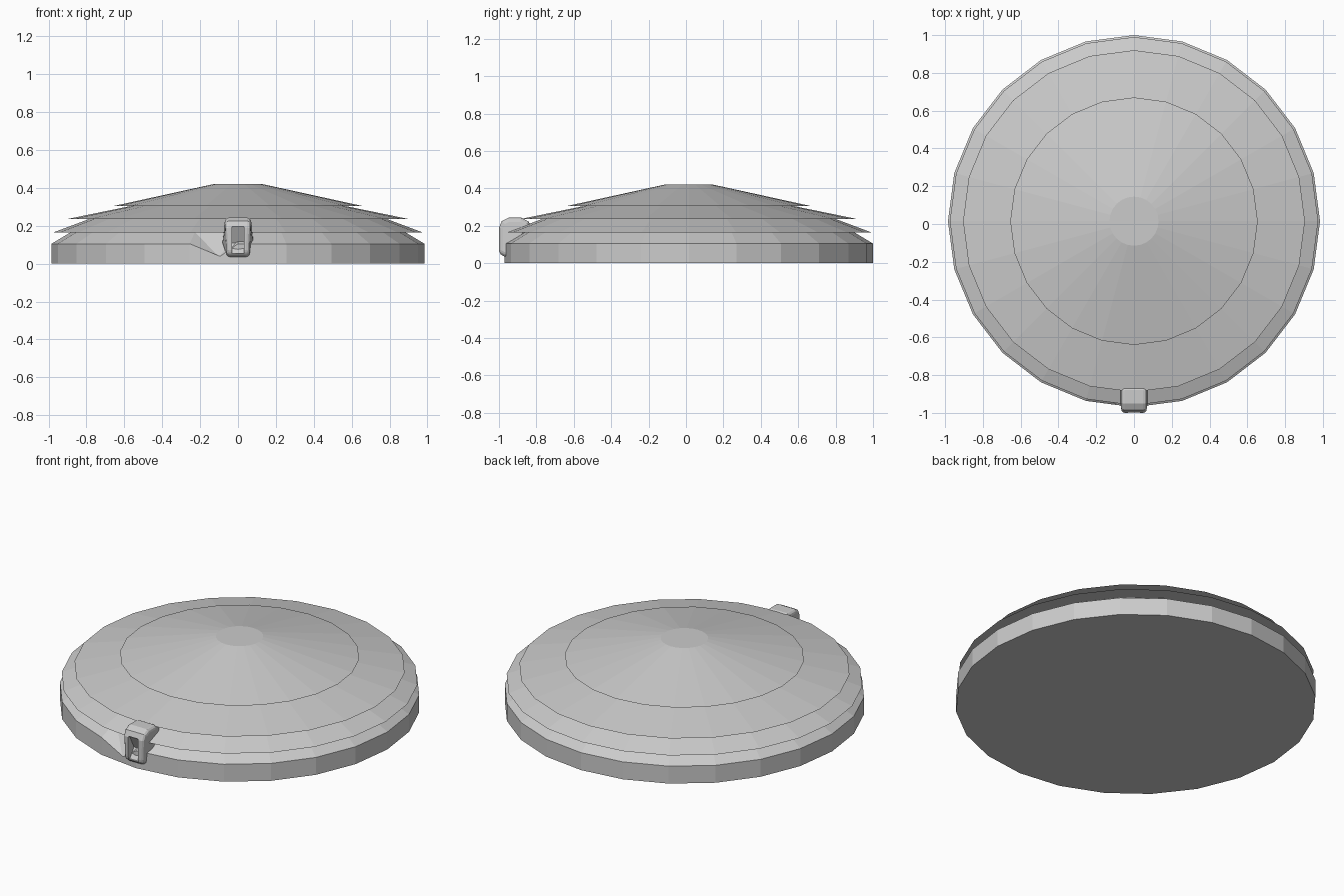
import bpy, bmesh
from math import cos, sin, pi

cube = bpy.data.objects.get("Cube")
if cube:
    bpy.data.objects.remove(cube)

SIDES = 24
CENTRE_Y = 0.015

grey = bpy.data.materials.new("plain grey")
grey.use_nodes = True
colour = (0.6, 0.6, 0.6, 1)
grey.diffuse_color = colour
grey.node_tree.nodes["Principled BSDF"].inputs["Base Color"].default_value = colour


def finish(name, bm):
    bmesh.ops.recalc_face_normals(bm, faces=bm.faces)
    mesh = bpy.data.meshes.new(name)
    bm.to_mesh(mesh)
    bm.free()
    mesh.materials.append(grey)
    obj = bpy.data.objects.new(name, mesh)
    bpy.context.collection.objects.link(obj)
    return obj


def turned(profile):
    """Closed faceted solid from (radius, height) rings, bottom to top."""
    bm = bmesh.new()
    rings = [[bm.verts.new((r * cos(2 * pi * i / SIDES),
                            CENTRE_Y + r * sin(2 * pi * i / SIDES), z))
              for i in range(SIDES)] for r, z in profile]
    for low, high in zip(rings, rings[1:]):
        for i in range(SIDES):
            j = (i + 1) % SIDES
            bm.faces.new((low[i], low[j], high[j], high[i]))
    bm.faces.new(rings[0])
    bm.faces.new(rings[-1])
    return bm, rings


def extruded(name, profile, half):
    """Solid from a (y, z) outline, spanning -half..half in x."""
    bm = bmesh.new()
    face = bm.faces.new([bm.verts.new((-half, y, z)) for y, z in profile])
    new = bmesh.ops.extrude_face_region(bm, geom=[face])["geom"]
    bmesh.ops.translate(bm, vec=(2 * half, 0, 0),
                        verts=[v for v in new if isinstance(v, bmesh.types.BMVert)])
    return finish(name, bm)


# Base drum, with a notch dipping down beside the clasp
bm, rings = turned([(0.985, 0), (0.985, 0.105), (0.88, 0.168)])
front = SIDES * 3 // 4
a, b = rings[1][front - 1], rings[1][front]
edge = bm.edges.get((a, b))
notch = bmesh.utils.edge_split(edge, a, 0.6)[1]
notch.co = (-0.1, -0.957, 0.035)
bmesh.ops.triangulate(bm, faces=list(notch.link_faces))
finish("base_drum", bm)

# Stacked overlapping cones
for name, profile in (
        ("lower_tier", [(0.975, 0.165), (0.78, 0.238)]),
        ("middle_tier", [(0.905, 0.235), (0.55, 0.308)]),
        ("top_tier", [(0.655, 0.305), (0.13, 0.42)])):
    finish(name, turned(profile)[0])

# Rounded front clasp
clasp = extruded("front_clasp", [
    (-0.97, 0.035), (-1.0, 0.05), (-1.0, 0.19), (-0.985, 0.225), (-0.95, 0.243),
    (-0.88, 0.243), (-0.84, 0.222), (-0.83, 0.18), (-0.9, 0.1), (-0.94, 0.035)], 0.07)
for v in clasp.data.vertices:
    if v.co.z < 0.06:
        v.co.x *= 0.88
bevel = clasp.modifiers.new("round edges", "BEVEL")
bevel.width = 0.022
bevel.segments = 3
bevel.limit_method = "ANGLE"
bevel.angle_limit = 1.0

# Recess in the clasp face
cutter = extruded("clasp_slot_cutter", [
    (-1.05, 0.195), (-0.99, 0.195), (-0.945, 0.11), (-0.985, 0.055), (-1.05, 0.055)], 0.032)
cutter.hide_render = True
cutter.hide_viewport = True
cutter.display_type = "WIRE"
cut = clasp.modifiers.new("slot", "BOOLEAN")
cut.operation = "DIFFERENCE"
cut.solver = "EXACT"
cut.object = cutter
